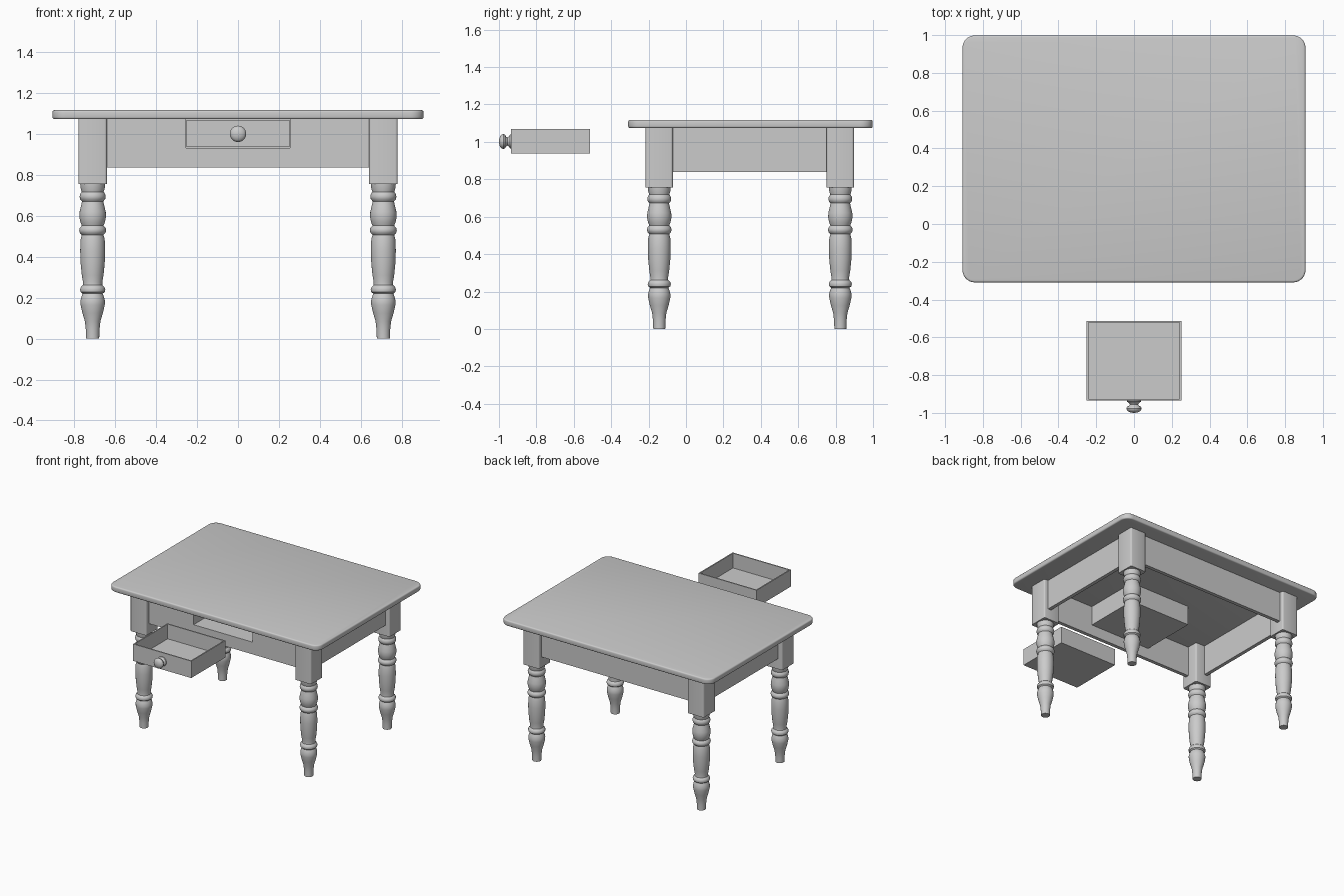
import bpy, bmesh, math
from mathutils import Matrix

if "Cube" in bpy.data.objects:
    bpy.data.objects.remove(bpy.data.objects["Cube"])

MID_Y = 0.341      # centre of the table, the drawer floats in front of it


def finish(name, bm, smooth=True):
    bmesh.ops.recalc_face_normals(bm, faces=bm.faces[:])
    me = bpy.data.meshes.new(name)
    bm.to_mesh(me)
    bm.free()
    ob = bpy.data.objects.new(name, me)
    bpy.context.collection.objects.link(ob)
    if smooth:
        bpy.ops.object.select_all(action='DESELECT')
        bpy.context.view_layer.objects.active = ob
        ob.select_set(True)
        bpy.ops.object.shade_smooth_by_angle(angle=math.radians(35))
    return ob


def add_box(bm, x0, x1, y0, y1, z0, z1):
    m = Matrix.Translation(((x0 + x1) / 2, (y0 + y1) / 2, (z0 + z1) / 2))
    m = m @ Matrix.Diagonal((x1 - x0, y1 - y0, z1 - z0, 1))
    return bmesh.ops.create_cube(bm, size=1, matrix=m)['verts']


def boxes(name, *dims):
    bm = bmesh.new()
    for d in dims:
        add_box(bm, *d)
    return finish(name, bm, False)


def bevel_upright(bm, radius, segments):
    edges = [e for e in bm.edges
             if abs(e.verts[0].co.z - e.verts[1].co.z) > 1e-4]
    bmesh.ops.bevel(bm, geom=edges, offset=radius, segments=segments,
                    profile=0.5, affect='EDGES')


def lathe(bm, profile, matrix, steps=32):
    # spin a (radius, height) profile around z, then place it
    rings = []
    for r, h in profile:
        rings.append([bm.verts.new(matrix @ Matrix.Rotation(2 * math.pi * i / steps, 4, 'Z')
                                   @ Matrix.Translation((r, 0, h)).to_translation())
                      for i in range(steps)])
    for a, b in zip(rings, rings[1:]):
        for i in range(steps):
            j = (i + 1) % steps
            bm.faces.new((a[i], a[j], b[j], b[i]))
    bm.faces.new(rings[0])
    bm.faces.new(rings[-1])


# table top: rounded corners, softened rim
bm = bmesh.new()
add_box(bm, -0.908, 0.908, -0.309, 0.998, 1.074, 1.118)
bevel_upright(bm, 0.065, 8)
rim = [e for e in bm.edges if abs(e.verts[0].co.z - e.verts[1].co.z) < 1e-4]
bmesh.ops.bevel(bm, geom=rim, offset=0.01, segments=3, profile=0.5, affect='EDGES')
finish("table_top", bm)

# legs: square block over a turned post
leg_profile = [(0.032, 0), (0.033, 0.04), (0.038, 0.085), (0.050, 0.125),
               (0.059, 0.165), (0.060, 0.185), (0.055, 0.205), (0.049, 0.220),
               (0.059, 0.228), (0.062, 0.240), (0.058, 0.252), (0.048, 0.262),
               (0.047, 0.275), (0.053, 0.310), (0.059, 0.370), (0.061, 0.430),
               (0.059, 0.485), (0.053, 0.508), (0.063, 0.518), (0.066, 0.530),
               (0.063, 0.542), (0.053, 0.553), (0.060, 0.570), (0.065, 0.595),
               (0.064, 0.620), (0.057, 0.650), (0.052, 0.672), (0.061, 0.682),
               (0.064, 0.695), (0.061, 0.708), (0.054, 0.718), (0.060, 0.740),
               (0.061, 0.758)]
for fb, sy in (("front", -1), ("back", 1)):
    for side, sx in (("left", -1), ("right", 1)):
        cx, cy = sx * 0.711, MID_Y + sy * 0.484
        bm = bmesh.new()
        add_box(bm, cx - 0.07, cx + 0.07, cy - 0.073, cy + 0.073, 0.756, 1.074)
        bevel_upright(bm, 0.012, 3)
        lathe(bm, leg_profile, Matrix.Translation((cx, cy, 0)))
        finish(f"{fb}_{side}_leg", bm)

# aprons; the front one has a drawer opening
Z0, Z1, T = 0.838, 1.074, 0.028
yf, yb, xs = -0.185, MID_Y * 2 + 0.185, 0.747
boxes("back_apron", (-0.65, 0.65, yb - T, yb, Z0, Z1))
for side, sx in (("left", -1), ("right", 1)):
    a, b = sorted((sx * xs, sx * (xs - T)))
    boxes(f"{side}_apron", (a, b, -0.08, 0.765, Z0, Z1))
boxes("front_apron",
      (-0.65, -0.254, yf, yf + T, Z0, Z1),
      (0.254, 0.65, yf, yf + T, Z0, Z1),
      (-0.254, 0.254, yf, yf + T, Z0, 0.933))

# housing that receives the drawer under the top
h0, h1 = yf + T, 0.29
boxes("drawer_housing",
      (-0.264, 0.264, h0, h1, 0.923, 0.933),
      (-0.264, -0.254, h0, h1, 0.933, Z1),
      (0.254, 0.264, h0, h1, 0.933, Z1),
      (-0.254, 0.254, h1 - 0.01, h1, 0.933, Z1))

# drawer: block with the inside pushed down
bm = bmesh.new()
add_box(bm, -0.251, 0.251, -0.935, -0.513, 0.938, 1.07)
top = max(bm.faces, key=lambda f: f.calc_center_median().z)
bmesh.ops.inset_region(bm, faces=[top], thickness=0.013)
inner = bmesh.ops.extrude_discrete_faces(bm, faces=[top])['faces'][0]
bmesh.ops.translate(bm, verts=inner.verts[:], vec=(0, 0, -0.115))
finish("drawer", bm, False)

# turned knob facing the front
knob_profile = [(0.037, 0), (0.036, 0.006), (0.027, 0.012), (0.022, 0.020),
                (0.026, 0.027), (0.036, 0.032), (0.040, 0.041), (0.038, 0.050),
                (0.030, 0.058), (0.017, 0.063), (0.004, 0.065)]
bm = bmesh.new()
lathe(bm, knob_profile,
      Matrix.Translation((0, -0.935, 1.002)) @ Matrix.Rotation(math.pi / 2, 4, 'X'))
finish("drawer_knob", bm)
